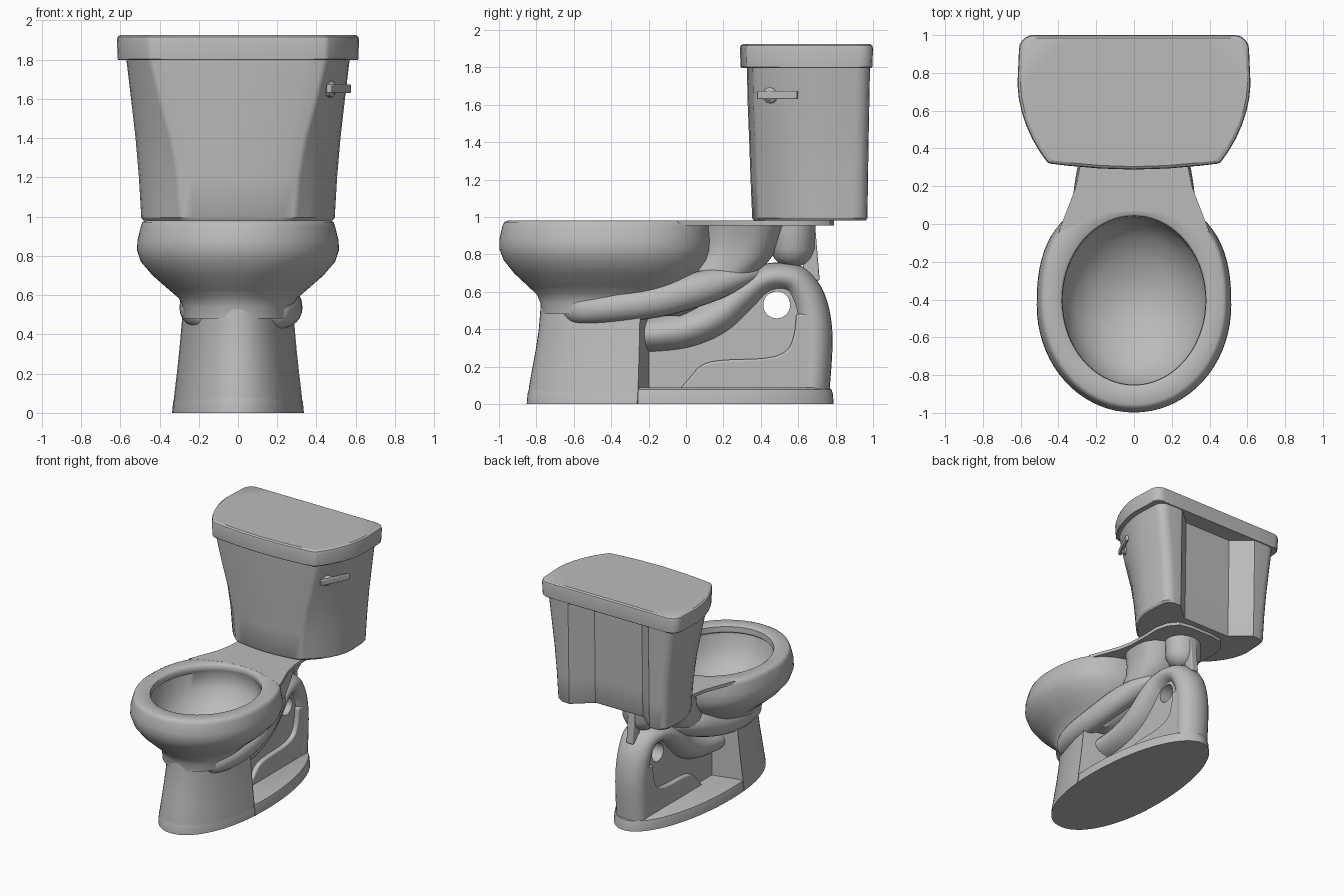
import bpy, bmesh, math
from mathutils import Vector

cube = bpy.data.objects.get("Cube")
if cube:
    bpy.data.objects.remove(cube, do_unlink=True)

GREY = (0.5, 0.5, 0.5, 1)
ceramic = bpy.data.materials.new("grey ceramic")
ceramic.use_nodes = True
ceramic.diffuse_color = GREY
ceramic.node_tree.nodes["Principled BSDF"].inputs["Base Color"].default_value = GREY


def finish(name, bm, angle=35, bevel=0):
    """Turn a bmesh into a smooth-shaded object, with optional rounded edges."""
    bmesh.ops.recalc_face_normals(bm, faces=bm.faces)
    mesh = bpy.data.meshes.new(name)
    bm.to_mesh(mesh)
    bm.free()
    mesh.materials.append(ceramic)
    ob = bpy.data.objects.new(name, mesh)
    bpy.context.collection.objects.link(ob)
    bpy.ops.object.select_all(action="DESELECT")
    ob.select_set(True)
    bpy.context.view_layer.objects.active = ob
    bpy.ops.object.shade_smooth_by_angle(angle=math.radians(angle))
    if bevel:
        mod = ob.modifiers.new("rounded edges", "BEVEL")
        mod.width, mod.segments, mod.limit_method = bevel, 3, "ANGLE"
    return ob


def loft(name, rings, angle=35, bevel=0):
    """Skin a list of equal rings and cap both ends."""
    bm = bmesh.new()
    loops = [[bm.verts.new(p) for p in ring] for ring in rings]
    n = len(loops[0])
    for a, b in zip(loops, loops[1:]):
        for i in range(n):
            j = (i + 1) % n
            bm.faces.new((a[i], a[j], b[j], b[i]))
    bm.faces.new(loops[0])
    bm.faces.new(loops[-1])
    return finish(name, bm, angle, bevel)


def oval(z, front, back, half, power=2.0, rear_power=None, mid=None, limit=9, n=72):
    """Horizontal egg of two superellipse halves, optionally cut off behind y = limit."""
    mid = (front + back) / 2 if mid is None else mid
    ring = []
    for i in range(n):
        t = math.tau * i / n
        c, s = math.cos(t), math.sin(t)
        e = 2 / (rear_power or power) if s > 0 else 2 / power
        x = half * math.copysign(abs(c) ** e, c)
        y = mid + (back - mid if s > 0 else front - mid) * abs(s) ** e
        ring.append((x, min(y, limit - 0.25 * abs(x)), z))
    return ring


def catmull(points, steps=6):
    pts = [Vector(p) for p in points]
    pts = [2 * pts[0] - pts[1]] + pts + [2 * pts[-1] - pts[-2]]
    out = []
    for a, b, c, d in zip(pts, pts[1:], pts[2:], pts[3:]):
        for k in range(steps):
            t = k / steps
            out.append(0.5 * (2 * b + (c - a) * t + (2 * a - 5 * b + 4 * c - d) * t * t
                              + (3 * b - a - 3 * c + d) * t ** 3))
    return out + [pts[-2]]


def tube(name, path, radii, widths, n=24):
    """Sweep an oval along a path of (x, y, z); radius lies in the yz plane."""
    line = catmull(path)
    size = catmull([(r, w, 0) for r, w in zip(radii, widths)])
    rings = []
    for i, p in enumerate(line):
        d = line[min(i + 1, len(line) - 1)] - line[max(i - 1, 0)]
        normal = Vector((0, -d.z, d.y)).normalized()
        r, w = size[i].x, size[i].y
        rings.append([p + normal * r * math.cos(math.tau * k / n)
                      + Vector((w * math.sin(math.tau * k / n), 0, 0)) for k in range(n)])
    return loft(name, rings, 50)


def prism(name, profile, half, bevel=0.0):
    """Extrude a (y, z) profile across x."""
    return loft(name, [[(x, y, z) for y, z in profile] for x in (-half, half)], 30, bevel)


def mirror_outline(half_points, z):
    """Close a half outline that starts and ends on x = 0."""
    left = [(-x, y) for x, y in reversed(half_points[1:-1])]
    return [(x, y, z) for x, y in half_points + left]


def tank_ring(z, corner, w, front, back, recess, inset=0.0):
    """Bowed front, angled cheeks, rounded rear corners and an optional back recess."""
    corner, w, front, back = corner - inset, w - inset, front + inset, back - inset
    cy = front + 0.038
    half = [(0, front), (corner * 0.4, front + 0.006), (corner * 0.75, front + 0.02),
            (corner - 0.02, front + 0.031), (corner - 0.004, front + 0.037), (corner + 0.006, cy + 0.01)]
    for u, v in ((0.27, 0.15), (0.5, 0.3), (0.7, 0.47), (0.86, 0.65), (0.96, 0.83), (1, 1)):
        half.append((corner + (w - corner) * u, cy + (0.74 - cy) * v))
    for k in range(6):
        t = math.pi / 2 * k / 5
        half.append((w - 0.008 - 0.075 * (1 - math.cos(t)), back - 0.075 * (1 - math.sin(t))))
    half += [(0.355, back), (0.21, back - recess), (0, back - recess)]
    return mirror_outline(half, z)


# Tank with its recessed back
tank_levels = [(0.98, 0.29, 0.482, 0.363, 0.962), (0.995, 0.30, 0.493, 0.354, 0.97),
               (1.2, 0.315, 0.505, 0.345, 0.973), (1.4, 0.35, 0.522, 0.338, 0.976),
               (1.6, 0.405, 0.545, 0.33, 0.98), (1.81, 0.455, 0.57, 0.325, 0.984)]
loft("tank", [tank_ring(*level, recess=0.125) for level in tank_levels], 32)

# Lid
lid_levels = [(1.797, 0.008), (1.803, 0.004), (1.9, 0.0), (1.916, 0.004), (1.925, 0.016)]
loft("tank_lid", [tank_ring(z, 0.46, 0.617, 0.288, 1.0, 0, inset) for z, inset in lid_levels], 30)

# Flush handle: round boss and lever on the angled cheek
turn = math.atan2(0.22, 0.11)
out = Vector((math.sin(turn), -math.cos(turn), 0))
along = Vector((math.cos(turn), math.sin(turn), 0))
up = Vector((0, 0, 1))
hub = Vector((0.472, 0.45, 1.65))
loft("handle_boss", [[hub + out * o + (along * math.cos(math.tau * k / 20)
                      + up * math.sin(math.tau * k / 20)) * r for k in range(20)]
                     for o, r in ((-0.03, 0.042), (0.008, 0.042), (0.022, 0.025))])
grip = Vector((0.513, 0.49, 1.652))
loft("handle_lever", [[grip + along * a + out * o + up * h
                       for o, h in ((-0.012, -0.022), (0.014, -0.022), (0.014, 0.022), (-0.012, 0.022))]
                      for a in (-0.118, 0.118)], 30, 0.006)

# Bowl: outer skin up to the rim, then down the inside
outer = [(0.48, -0.772, -0.12, 0.272), (0.54, -0.778, -0.07, 0.28), (0.585, -0.797, -0.02, 0.302),
         (0.63, -0.845, 0.02, 0.355), (0.70, -0.92, 0.08, 0.435), (0.77, -0.975, 0.125, 0.495),
         (0.83, -0.998, 0.14, 0.515), (0.88, -0.998, 0.14, 0.512), (0.95, -0.982, 0.135, 0.495),
         (0.972, -0.972, 0.13, 0.487), (0.98, -0.955, 0.118, 0.472)]
inner = [(0.98, -0.865, 0.052, 0.392), (0.972, -0.853, 0.042, 0.381), (0.93, -0.85, 0.04, 0.378),
         (0.92, -0.862, 0.047, 0.388), (0.8, -0.835, 0.02, 0.37), (0.7, -0.76, -0.06, 0.312),
         (0.63, -0.64, -0.17, 0.22), (0.585, -0.5, -0.3, 0.1), (0.575, -0.42, -0.38, 0.02)]
loft("bowl", [oval(*r, 2.02, 2.5) for r in outer] + [oval(*r) for r in inner], 50)

# Deck behind the bowl that carries the tank
deck = [(0, 0.07), (0.15, 0.055), (0.3, 0.0), (0.4, -0.045), (0.372, 0.03), (0.337, 0.12),
        (0.307, 0.2), (0.287, 0.3), (0.28, 0.45), (0.285, 0.6), (0.26, 0.7), (0.2, 0.77),
        (0.1, 0.79), (0, 0.79)]
loft("deck", [mirror_outline(deck, z) for z in (0.955, 0.9805)], 30)

# Neck under the deck, outlet boss and rear brace
neck = [(0.47, -0.4, 0.0, 0.2), (0.54, -0.25, 0.12, 0.21), (0.62, -0.11, 0.26, 0.22),
        (0.7, 0.0, 0.39, 0.22), (0.8, 0.065, 0.47, 0.22), (0.88, 0.08, 0.5, 0.23),
        (0.958, 0.085, 0.53, 0.255)]
loft("neck", [oval(*r, 2.6) for r in neck], 50)
loft("outlet_boss", [oval(z, 0.57 - r, 0.57 + r, r * 1.15) for z, r in
                     ((0.735, 0.03), (0.75, 0.07), (0.78, 0.1), (0.83, 0.12), (0.96, 0.122))], 50)
prism("rear_brace", [(0.62, 0.66), (0.715, 0.66), (0.69, 0.96), (0.64, 0.96)], 0.03, 0.008)

# Foot slab and front pedestal column
loft("foot", [oval(z, -0.852 + i, 0.79 - i, 0.336 - i, 2.12, 2.0, -0.1) for z, i in
              ((0, 0), (0.055, 0.005), (0.078, 0.012), (0.088, 0.03))], 40)
column = [(0.0, -0.85, 0.335), (0.1, -0.838, 0.324), (0.2, -0.82, 0.312), (0.3, -0.802, 0.301),
          (0.4, -0.787, 0.292), (0.5, -0.779, 0.283), (0.57, -0.775, 0.275)]
loft("pedestal", [oval(z, front, 0.6, half, 2.1, limit=-0.175) for z, front, half in column], 40)

# Trapway: rising tube, arch and rear leg
trap = [(-0.35, 0.37), (-0.15, 0.375), (0.02, 0.405), (0.17, 0.475), (0.3, 0.585), (0.4, 0.658),
        (0.5, 0.68), (0.59, 0.655), (0.65, 0.56), (0.678, 0.43), (0.682, 0.28), (0.67, 0.04)]
tube("trapway", [(0, y, z) for y, z in trap],
     [0.1, 0.105, 0.11, 0.11, 0.1, 0.083, 0.077, 0.085, 0.095, 0.1, 0.1, 0.095],
     [0.19] * 4 + [0.185, 0.17, 0.155, 0.14, 0.132, 0.13, 0.13, 0.13])

# Sloping shoulders either side, fuller on the handle side
for name, side, shift in (("shoulder_handle_side", 1, 0.0), ("shoulder_plain_side", -1, 0.03)):
    path = [(0.14, -0.65, 0.505), (0.19, -0.58, 0.505), (0.235, -0.4, 0.52),
            (0.235, -0.15, 0.555), (0.195, 0.1, 0.625), (0.13, 0.3, 0.68), (0.08, 0.42, 0.69)]
    tube(name, [(side * (x - shift), y, z) for x, y, z in path],
         [0.04, 0.075, 0.085, 0.09, 0.09, 0.06, 0.02], [0.05, 0.075, 0.085, 0.09, 0.09, 0.08, 0.03])

# Thin web with a round opening under the arch
web = prism("web", [(-0.3, 0.05), (-0.3, 0.5), (0.2, 0.5), (0.42, 0.66), (0.58, 0.66),
                    (0.66, 0.5), (0.66, 0.05)], 0.09)
bpy.ops.mesh.primitive_cylinder_add(vertices=32, radius=0.072, depth=1, location=(0, 0.485, 0.53),
                                    rotation=(0, math.pi / 2, 0))
cutter = bpy.context.object
cut = web.modifiers.new("opening", "BOOLEAN")
cut.object, cut.solver = cutter, "EXACT"
bpy.context.view_layer.objects.active = web
bpy.ops.object.modifier_apply(modifier=cut.name)
bpy.data.objects.remove(cutter, do_unlink=True)

# Raised step along the bottom of the web
step = catmull([(-0.04, 0.07, 0), (0.02, 0.14, 0), (0.09, 0.21, 0), (0.2, 0.235, 0), (0.42, 0.245, 0),
                (0.53, 0.28, 0), (0.575, 0.36, 0), (0.59, 0.48, 0)], 4)
prism("lower_step", [(p.x, p.y) for p in step] + [(0.7, 0.48), (0.7, 0.07)], 0.125, 0.012)
